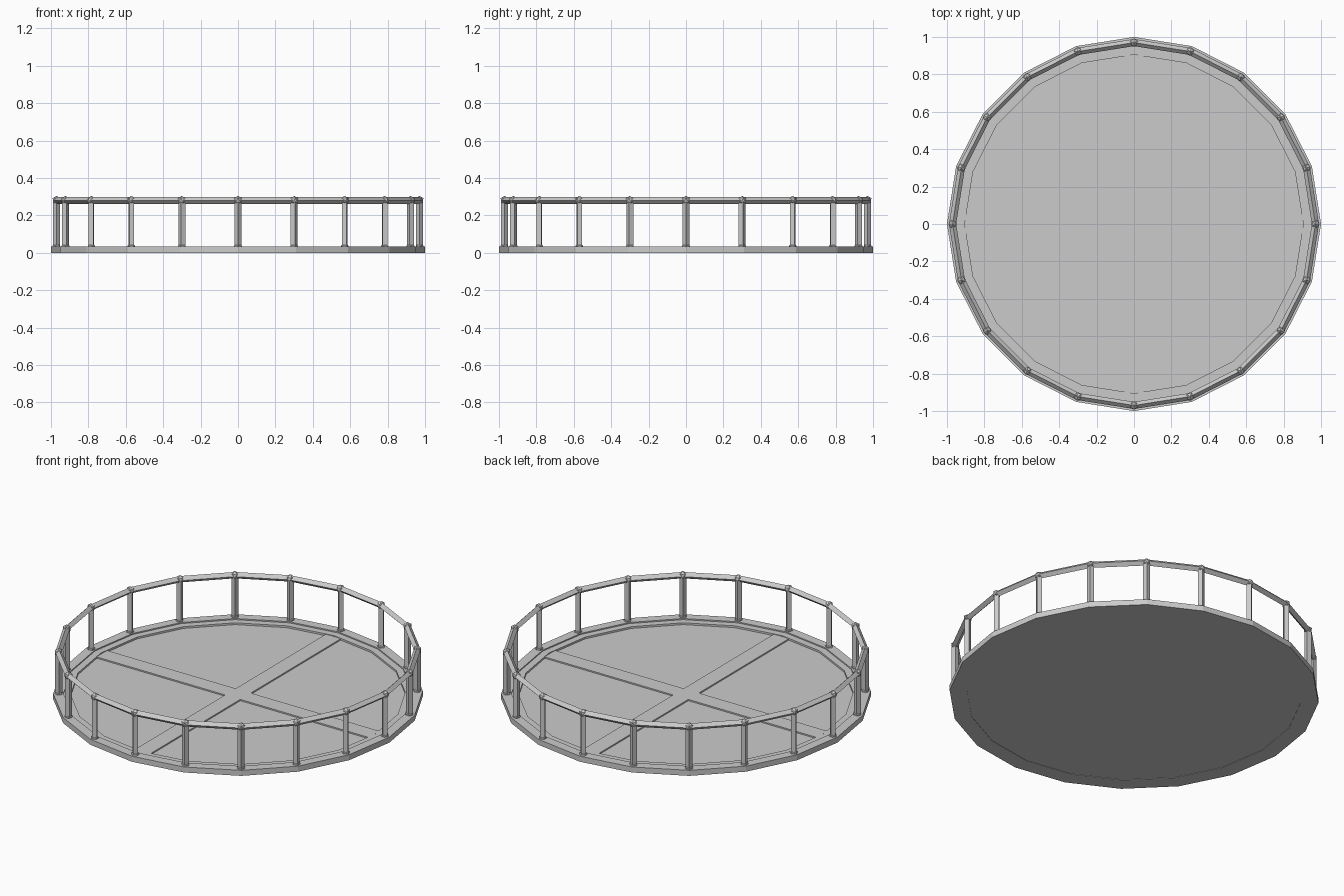
import bpy, bmesh, math
from mathutils import Matrix, Vector

if "Cube" in bpy.data.objects:
    bpy.data.objects.remove(bpy.data.objects["Cube"])

N = 20           # sides of the platform
R_POST = 0.97    # radius of the railing
Z_RAIL = 0.28    # height of the hand rail centre


def make_object(name, bm):
    bmesh.ops.recalc_face_normals(bm, faces=bm.faces)
    mesh = bpy.data.meshes.new(name)
    bm.to_mesh(mesh)
    bm.free()
    obj = bpy.data.objects.new(name, mesh)
    bpy.context.collection.objects.link(obj)
    return obj


def ring(name, profile):
    """Sweep a closed (radius, z) profile around the N-sided platform."""
    bm = bmesh.new()
    loops = []
    for i in range(N):
        a = math.tau * i / N
        loops.append([bm.verts.new((r * math.cos(a), r * math.sin(a), z)) for r, z in profile])
    n = len(profile)
    for i in range(N):
        p, q = loops[i], loops[(i + 1) % N]
        for j in range(n):
            k = (j + 1) % n
            bm.faces.new((p[j], q[j], q[k], p[k]))
    return make_object(name, bm)


# stepped outer rim
ring("platform_rim", [(1.0, 0), (1.0, 0.033), (0.945, 0.033), (0.945, 0.026),
                      (0.905, 0.026), (0.905, 0)])

# floor panel
bm = bmesh.new()
bmesh.ops.create_cone(bm, cap_ends=True, segments=N, radius1=0.905, radius2=0.905,
                      depth=0.013, matrix=Matrix.Translation((0, 0, 0.0085)))
# align a corner with the x axis, like the rim
first = bm.verts[:][0].co
bmesh.ops.rotate(bm, verts=bm.verts, matrix=Matrix.Rotation(-math.atan2(first.y, first.x), 3, 'Z'))
make_object("floor_panel", bm)

# raised cross on the floor, one plus-shaped outline extruded
bm = bmesh.new()
w, l = 0.05, 0.9
outline = []
for k in range(4):
    rot = Matrix.Rotation(k * math.pi / 2, 3, 'Z')
    outline += [rot @ Vector(p) for p in ((l, -w, 0.012), (l, w, 0.012), (w, w, 0.012))]
face = bm.faces.new([bm.verts.new(p) for p in outline])
ext = bmesh.ops.extrude_face_region(bm, geom=[face], use_keep_orig=True)
top = [v for v in ext["geom"] if isinstance(v, bmesh.types.BMVert)]
bmesh.ops.translate(bm, verts=top, vec=(0, 0, 0.011))
make_object("floor_cross", bm)

# diamond-section hand rail
d = 0.019
ring("hand_rail", [(R_POST + d, Z_RAIL), (R_POST, Z_RAIL + d),
                   (R_POST - d, Z_RAIL), (R_POST, Z_RAIL - d)])

# four-sided posts with a low-poly ball at each end
posts, balls = bmesh.new(), bmesh.new()
for i in range(N):
    turn = Matrix.Rotation(math.tau * i / N, 4, 'Z')
    verts = []
    for z in (0.03, Z_RAIL):
        verts.append([posts.verts.new(turn @ Vector((R_POST + d * math.cos(k * math.pi / 2),
                                                     d * math.sin(k * math.pi / 2), z)))
                      for k in range(4)])
    for k in range(4):
        m = (k + 1) % 4
        posts.faces.new((verts[0][k], verts[0][m], verts[1][m], verts[1][k]))
    posts.faces.new(verts[0])
    posts.faces.new(verts[1])
    for z in (0.028, Z_RAIL + 0.001):
        bmesh.ops.create_icosphere(balls, subdivisions=1, radius=0.024,
                                   matrix=turn @ Matrix.Translation((R_POST, 0, z)))
make_object("railing_posts", posts)
make_object("railing_joints", balls)
